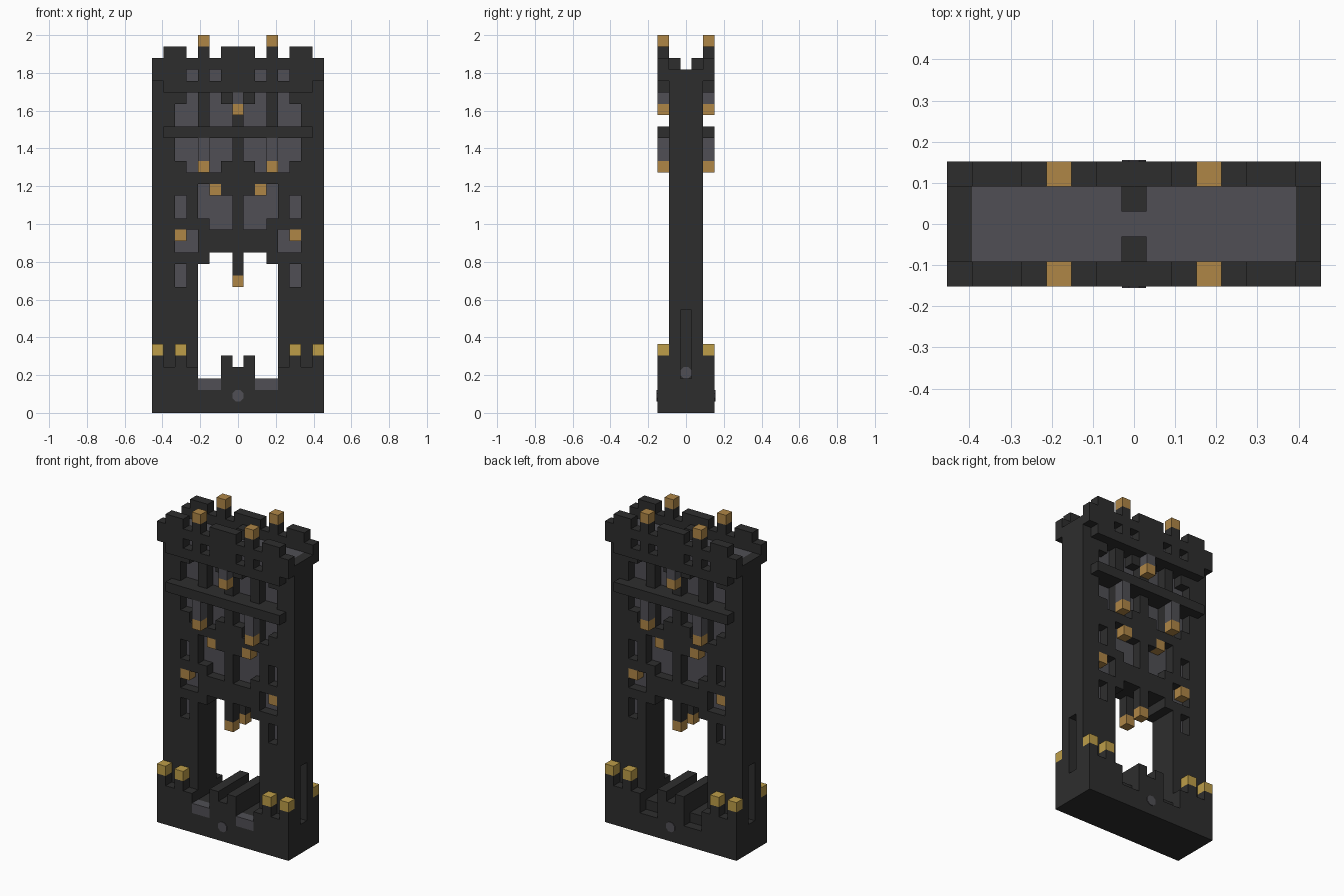
import bpy
import bmesh
from itertools import product
from math import pi
from mathutils import Matrix, Vector

if "Cube" in bpy.data.objects:
    bpy.data.objects.remove(bpy.data.objects["Cube"], do_unlink=True)

V = 2 / 33  # size of one block


def material(name, rgb):
    m = bpy.data.materials.new(name)
    m.use_nodes = True
    m.diffuse_color = (*rgb, 1)
    m.node_tree.nodes["Principled BSDF"].inputs["Base Color"].default_value = (*rgb, 1)
    return m


DARK = material("dark stone", (0.027, 0.027, 0.027))
GREY = material("grey stone", (0.08, 0.078, 0.089))
AMBER = material("amber lamp", (0.43, 0.24, 0.062))
YELLOW = material("yellow lamp", (0.51, 0.34, 0.066))

SIDES = [Vector(d) for d in ((1, 0, 0), (-1, 0, 0), (0, 1, 0), (0, -1, 0), (0, 0, 1), (0, 0, -1))]


def span(a, b):
    return range(a, b + 1)


def box(xs, ys, zs):
    """Set of block cells filling the given columns, layers and rows."""
    return set(product(xs, ys, zs))


def both(values):
    return {s * v for v in values for s in (-1, 1)}


def finish(name, bm, mat):
    mesh = bpy.data.meshes.new(name)
    bm.to_mesh(mesh)
    bm.free()
    mesh.materials.append(mat)
    ob = bpy.data.objects.new(name, mesh)
    bpy.context.collection.objects.link(ob)
    return ob


def build(name, cells, mat):
    """Skin a set of cells with its outer faces only."""
    bm = bmesh.new()
    verts = {}

    def vert(p):
        key = tuple(round(c * 2) for c in p)
        if key not in verts:
            verts[key] = bm.verts.new(p * V)
        return verts[key]

    for cell in sorted(cells):
        c = Vector(cell)
        mid = c + Vector((0, 0, 0.5))
        for d in SIDES:
            if tuple(int(v) for v in c + d) in cells:
                continue
            u = Vector((d.y, d.z, d.x))
            w = d.cross(u)
            corners = [mid + (d + u * a + w * b) / 2 for a, b in ((-1, -1), (1, -1), (1, 1), (-1, 1))]
            bm.faces.new([vert(p) for p in corners])
    return finish(name, bm, mat)


def stud(name, centre, axis):
    """Thin eight-sided plate facing along the axis."""
    bm = bmesh.new()
    turn = Vector(axis).to_track_quat("Z", "Y").to_matrix().to_4x4()
    bmesh.ops.create_cone(bm, cap_ends=True, segments=8, radius1=V * 0.53, radius2=V * 0.53, depth=0.008,
                          matrix=Matrix.Translation(Vector(centre) * V) @ turn @ Matrix.Rotation(pi / 8, 4, "Z"))
    finish(name, bm, GREY)


FACES = (-1, 1)    # wall skin layers
OUTER = (-2, 2)    # projecting layers
CORE = span(-1, 1)
PANES = both((1, 2, 4, 5))
TIPS = both((2, 4))

# Window openings in the wall skin
windows = box(PANES, FACES, span(25, 26)) | box(TIPS, FACES, [27])
windows |= box(PANES, FACES, span(22, 23)) | box(TIPS, FACES, [21])
windows |= box(both((1, 2)), FACES, span(16, 18)) | box(both([3]), FACES, span(17, 19))
windows |= box(both([2]), FACES, [19])
windows |= box(both([5]), FACES, [11, 12, 17, 18]) | box(both((4, 5)), FACES, span(14, 15))

# Grey panes in the middle of the wall
panes = {(x, 0, z) for x, y, z in windows}
build("window_panes", panes, GREY)

# Main wall with doorway, windows and side slots
doorway = box(span(-3, 3), CORE, span(3, 12)) | box(span(-2, 2), CORE, [13])
slots = box((-7, 7), [0], span(3, 8))
roof = box(span(-6, 6), CORE, [29])
wall = box(span(-7, 7), CORE, span(0, 29)) - doorway - windows - panes - slots - roof
build("wall", wall, DARK)
build("roof_floor", roof, GREY)

# Pendants in the doorway arch
build("door_pendants", box([0], FACES, span(12, 13)), DARK)

# Stepped plinth, with sill gaps beside the centre blocks
sills = both((2, 3))
plinth = box(span(-7, 7), OUTER, span(0, 3)) | box(both((1, 5, 7)), OUTER, [4])
plinth -= box(sills, OUTER, span(2, 3))
centre = box(span(-1, 1), CORE, [3]) | box((-1, 1), CORE, [4])
build("plinth", plinth, DARK)
build("threshold", centre, DARK)
build("front_sills", box(sills, [-2], [2]), GREY)

# Ledge between the window rows
build("ledge", box(span(-6, 6), OUTER, [24]), DARK)

# Battlements
crown = box(span(-6, 6), OUTER, [28]) | box(span(-7, 7), OUTER, span(29, 30))
crown -= box(TIPS, OUTER, [29])
crown |= box(both((0, 1, 3, 5, 6)), OUTER, [31])
crown |= box([0], FACES, [30])
build("battlements", crown, DARK)

# Lamp brackets under the ledge and the battlements
build("ledge_brackets", box((-3, 3), OUTER, span(22, 23)), GREY)
build("crown_brackets", box([0], OUTER, [27]), GREY)

# Lamps
build("crown_lamps", box((-3, 3), OUTER, [32]), AMBER)
build("upper_lamps", box([0], OUTER, [26]), AMBER)
build("ledge_lamps", box((-3, 3), OUTER, [21]), AMBER)
build("window_lamps", box((-2, 2), FACES, [19]), AMBER)
build("small_window_lamps", box((-5, 5), FACES, [15]), AMBER)
build("door_lamps", box([0], FACES, [11]), AMBER)
build("plinth_lamps", box(both((5, 7)), OUTER, [5]), YELLOW)

# Round studs on the plinth and at the foot of each side slot
for s, end, side in ((-1, "front", "right"), (1, "back", "left")):
    stud(end + "_stud", (0, 2.5 * s, 1.5), (0, s, 0))
    stud(side + "_stud", (6.5 * s, 0, 3.5), (s, 0, 0))
